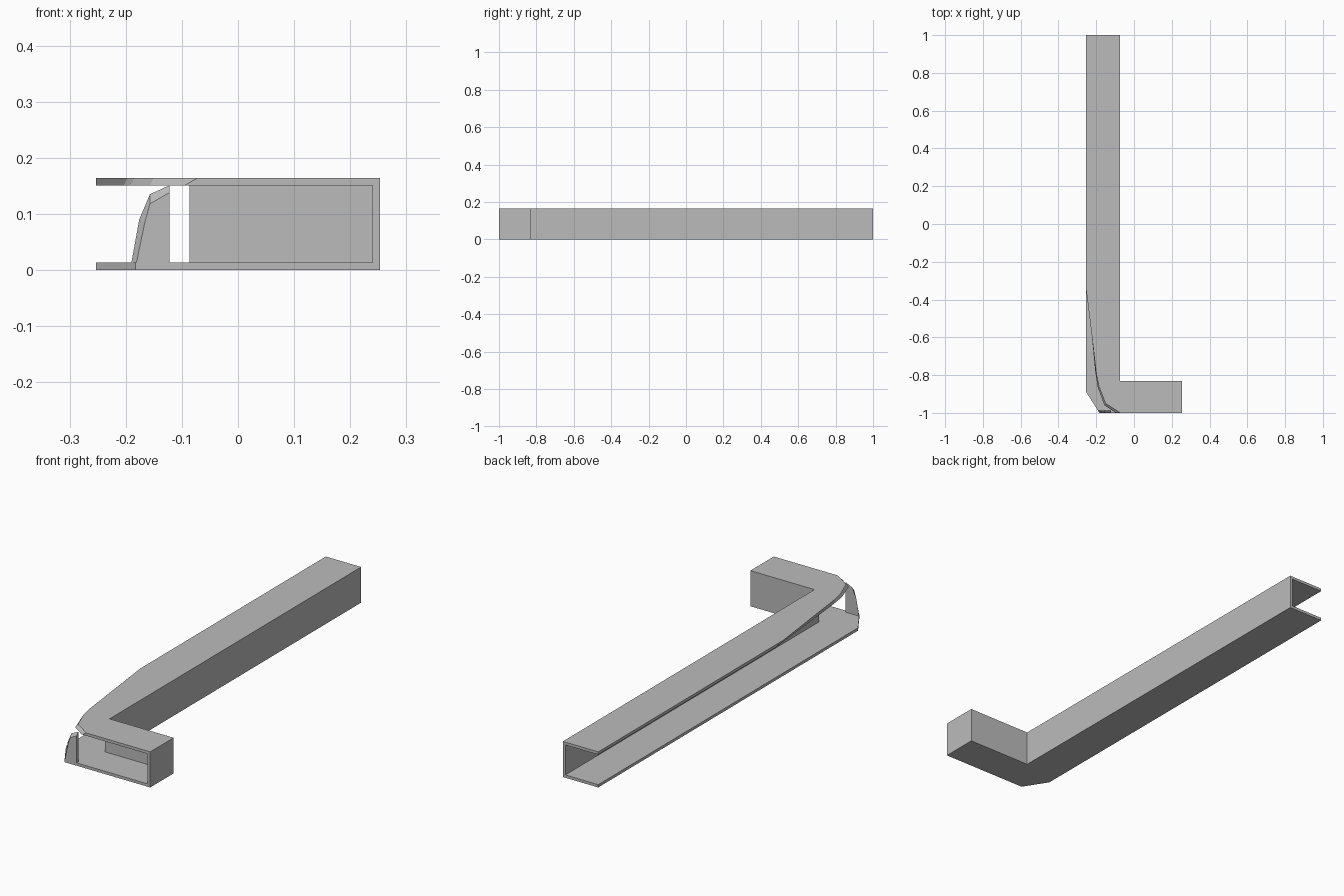
import bpy
import bmesh

cube = bpy.data.objects.get("Cube")
if cube:
    bpy.data.objects.remove(cube, do_unlink=True)

grey = bpy.data.materials.new("light grey metal")
grey.use_nodes = True
colour = (0.5, 0.5, 0.5, 1)
grey.diffuse_color = colour
grey.node_tree.nodes["Principled BSDF"].inputs["Base Color"].default_value = colour

HALF_W, HEIGHT, SHEET = 0.253, 0.164, 0.013
ROOF = HEIGHT - SHEET          # underside of the top flange
WEB_X, WEB_Y = -0.073, -0.83   # outer faces of the two webs


def loft(name, lower, upper):
    """Closed solid between two outlines with equal point counts."""
    bm = bmesh.new()
    a = [bm.verts.new(p) for p in lower]
    b = [bm.verts.new(p) for p in upper]
    bm.faces.new(a)
    bm.faces.new(b)
    n = len(a)
    for i in range(n):
        j = (i + 1) % n
        bm.faces.new((a[i], a[j], b[j], b[i]))
    bmesh.ops.recalc_face_normals(bm, faces=bm.faces)
    mesh = bpy.data.meshes.new(name)
    bm.to_mesh(mesh)
    bm.free()
    mesh.materials.append(grey)
    obj = bpy.data.objects.new(name, mesh)
    bpy.context.collection.objects.link(obj)
    return obj


def at_z(points, z):
    return [(x, y, z) for x, y in points]


def at_y(points, y):
    return [(x, y, z) for x, z in points]


def wall(name, x0, x1, y0, y1):
    outline = [(x0, y0), (x1, y0), (x1, y1), (x0, y1)]
    return loft(name, at_z(outline, SHEET), at_z(outline, ROOF))


# Inner side of the L, shared by both flanges
inner = [(HALF_W, -1), (HALF_W, WEB_Y), (WEB_X, WEB_Y), (WEB_X, 1), (-HALF_W, 1)]

# Bottom flange with a clipped outer corner
bottom = inner + [(-HALF_W, -0.89), (-0.183, -1)]
loft("bottom_flange", at_z(bottom, 0), at_z(bottom, SHEET))

# Top flange, cut back along a long curve with a bevelled edge
cut_low = [(-HALF_W, -0.28), (-0.205, -0.78), (-0.193, -0.86),
           (-0.157, -0.96), (-0.095, -1)]
cut_high = [(-HALF_W, -0.35), (-0.198, -0.8), (-0.185, -0.86),
            (-0.15, -0.95), (-0.072, -1)]
loft("top_flange", at_z(inner + cut_low, ROOF), at_z(inner + cut_high, HEIGHT))

# Webs and closed end
wall("long_web", WEB_X - SHEET, WEB_X, WEB_Y - SHEET, 1)
wall("short_web", WEB_X, HALF_W - SHEET, WEB_Y - SHEET, WEB_Y)
wall("end_cap", HALF_W - SHEET, HALF_W, -1, WEB_Y)

# Curved remnant of the front wall at the corner
front = [(-0.122, SHEET), (-0.181, SHEET), (-0.166, 0.085), (-0.157, 0.118), (-0.122, 0.138)]
back = [(-0.122, SHEET), (-0.19, SHEET), (-0.176, 0.09), (-0.157, 0.135), (-0.122, ROOF)]
loft("corner_wall", at_y(front, -1), at_y(back, -0.987))
